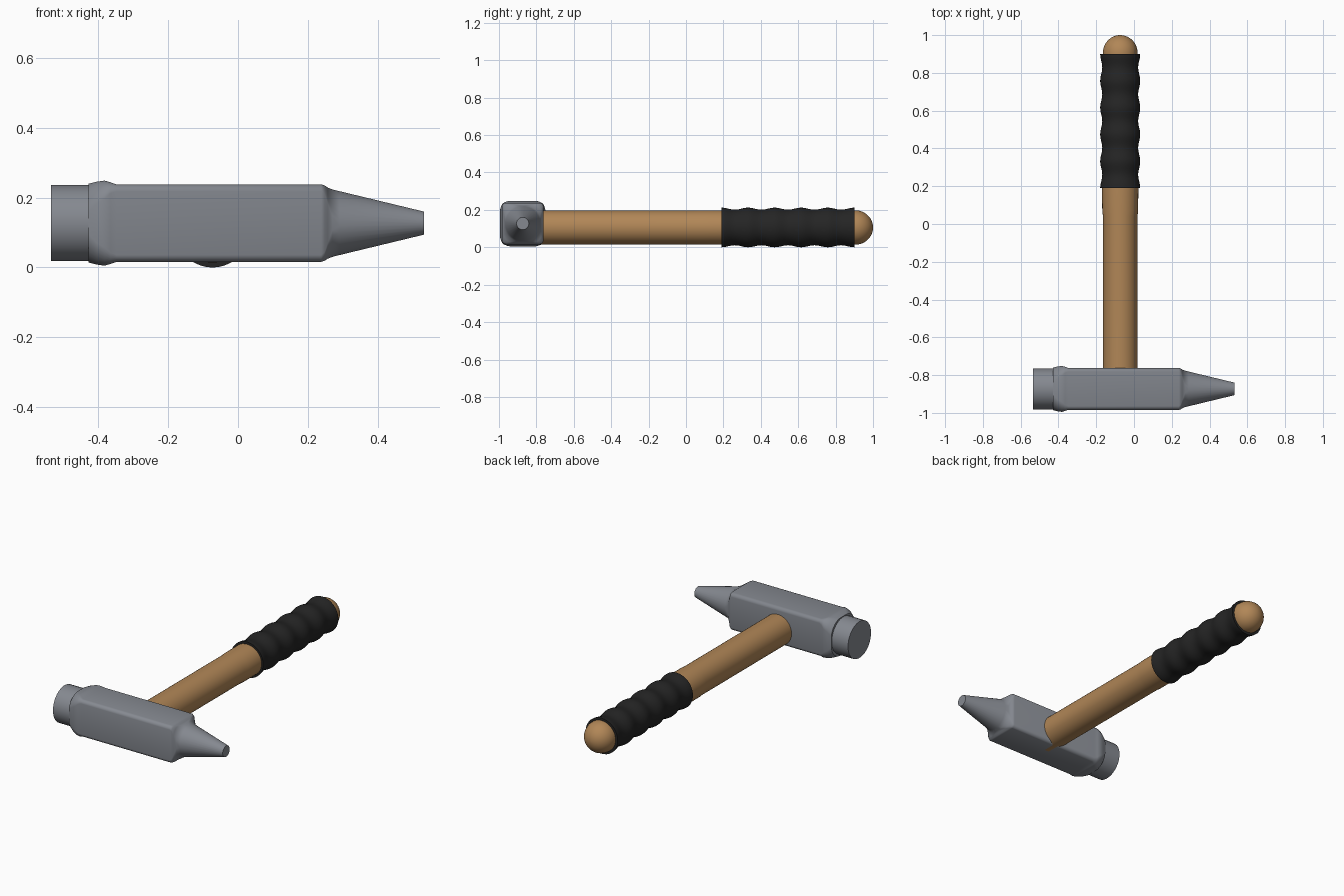
import bpy, bmesh, math
from mathutils import Vector

if "Cube" in bpy.data.objects:
    bpy.data.objects.remove(bpy.data.objects["Cube"])

HEAD_Y, HEAD_Z = -0.873, 0.127      # axis of the head, along x
GRIP_X, GRIP_Z = -0.073, 0.106      # axis of the handle, along y


def material(name, rgb):
    m = bpy.data.materials.new(name)
    m.diffuse_color = (*rgb, 1)
    m.use_nodes = True
    m.node_tree.nodes["Principled BSDF"].inputs["Base Color"].default_value = m.diffuse_color
    return m


steel = material("steel", (0.235, 0.25, 0.28))
wood = material("wood", (0.44, 0.24, 0.095))
rubber = material("black rubber", (0.018, 0.018, 0.018))


def loft(name, rings, mat, angle):
    """Skin a list of equal-length point rings and cap both ends."""
    bm = bmesh.new()
    loops = [[bm.verts.new(p) for p in ring] for ring in rings]
    n = len(loops[0])
    for a, b in zip(loops, loops[1:]):
        for i in range(n):
            j = (i + 1) % n
            bm.faces.new((a[i], a[j], b[j], b[i]))
    bm.faces.new(loops[0][::-1])
    bm.faces.new(loops[-1])
    bmesh.ops.recalc_face_normals(bm, faces=bm.faces)
    mesh = bpy.data.meshes.new(name)
    bm.to_mesh(mesh)
    bm.free()
    mesh.materials.append(mat)
    ob = bpy.data.objects.new(name, mesh)
    bpy.context.collection.objects.link(ob)
    bpy.ops.object.select_all(action='DESELECT')
    ob.select_set(True)
    bpy.context.view_layer.objects.active = ob
    bpy.ops.object.shade_smooth_by_angle(angle=math.radians(angle))
    return ob


def rounded_square(x, half, corner, steps=8):
    """Ring around the head axis; corner == half gives a circle."""
    pts = []
    for q in range(4):
        mid = math.pi / 4 + q * math.pi / 2
        cy = math.copysign(half - corner, math.cos(mid))
        cz = math.copysign(half - corner, math.sin(mid))
        for k in range(steps):
            a = q * math.pi / 2 + math.pi / 2 * (k + 0.5) / steps
            pts.append(Vector((x, HEAD_Y + cy + corner * math.cos(a),
                               HEAD_Z + cz + corner * math.sin(a))))
    return pts


def handle_ring(y, rx, rz=None, n=40):
    rz = rz or rx
    return [Vector((GRIP_X + rx * math.cos(2 * math.pi * i / n), y,
                    GRIP_Z + rz * math.sin(2 * math.pi * i / n))) for i in range(n)]


# Head: round striking face, flared collar, square body, tapered point
head = [(-0.535, 0.109, 0.109), (-0.428, 0.109, 0.109), (-0.428, 0.113, 0.090),
        (-0.405, 0.119, 0.070), (-0.382, 0.122, 0.058), (-0.365, 0.117, 0.035),
        (-0.348, 0.111, 0.022), (0.238, 0.111, 0.022), (0.248, 0.108, 0.028),
        (0.257, 0.102, 0.050), (0.270, 0.097, 0.085), (0.290, 0.092, 0.092),
        (0.533, 0.033, 0.033)]
loft("hammer_head", [rounded_square(*s) for s in head], steel, 40)

# Wooden shaft, widening a little sideways just before the grip
shaft = [(-0.85, 0.091, 0.091), (0.04, 0.091, 0.091), (0.07, 0.095, 0.092),
         (0.20, 0.096, 0.092)]
loft("handle_shaft", [handle_ring(*s) for s in shaft], wood, 40)

# Ribbed rubber grip
Y0, Y1, RIBS, N = 0.19, 0.90, 5, 60
grip = [handle_ring(Y0 + (Y1 - Y0) * i / N,
                    0.1005 + 0.0055 * math.cos(2 * math.pi * RIBS * i / N))
        for i in range(N + 1)]
loft("rubber_grip", grip, rubber, 40)

# Domed wooden butt
R = 0.092
dome = [handle_ring(0.89, R)]
for i in range(11):
    a = math.pi / 2 * i / 11
    dome.append(handle_ring(0.905 + 0.095 * math.sin(a), R * math.cos(a)))
dome.append(handle_ring(1.0, 0.002))
loft("handle_butt", dome, wood, 40)
